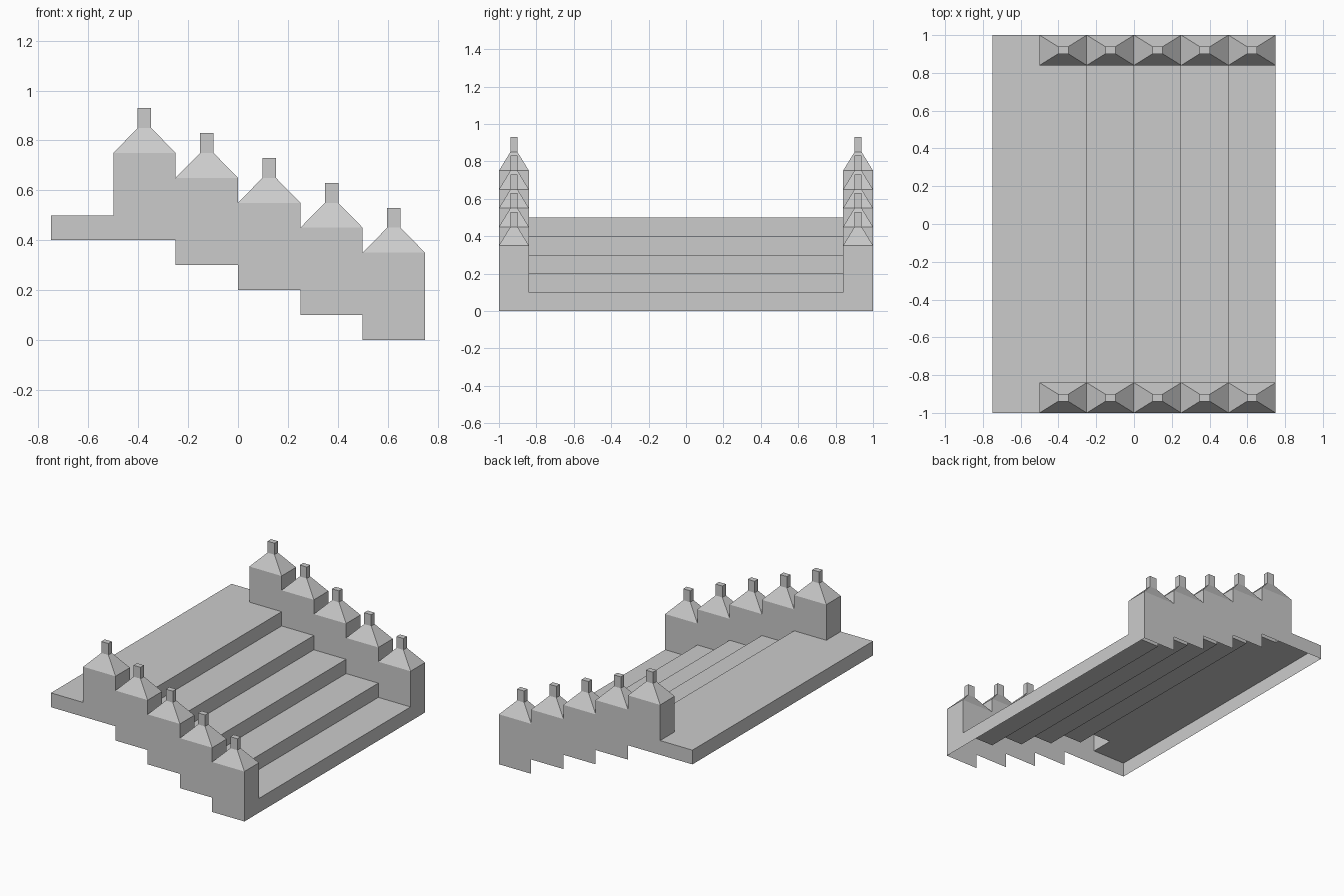
import bpy
import bmesh
from mathutils import Vector

if "Cube" in bpy.data.objects:
    bpy.data.objects.remove(bpy.data.objects["Cube"], do_unlink=True)

STEPS = 5
RUN, RISE = 0.25, 0.1
FRONT_X, BACK_X = 0.75, -0.75
OUTER, INNER = 1.0, 0.84       # outer and inner faces of the side walls
PILLAR = 0.35                  # pillar height above the underside of its step
WALL_END = FRONT_X - STEPS * RUN

stone = bpy.data.materials.new("light_grey_stone")
stone.use_nodes = True
stone.diffuse_color = (0.6, 0.6, 0.6, 1)
stone.node_tree.nodes["Principled BSDF"].inputs["Base Color"].default_value = (0.6, 0.6, 0.6, 1)


def add_face(bm, points, outward):
    """Add a face whose normal points to the outward side."""
    face = bm.faces.new([bm.verts.new(p) for p in points])
    face.normal_update()
    if face.normal.dot(Vector(outward)) < 0:
        face.normal_flip()


def panel_x(bm, x, y0, y1, z0, z1, side):
    add_face(bm, [(x, y0, z0), (x, y1, z0), (x, y1, z1), (x, y0, z1)], (side, 0, 0))


def panel_y(bm, y, x0, x1, z0, z1, side):
    add_face(bm, [(x0, y, z0), (x1, y, z0), (x1, y, z1), (x0, y, z1)], (0, side, 0))


def panel_z(bm, z, x0, x1, y0, y1):
    add_face(bm, [(x0, y0, z), (x1, y0, z), (x1, y1, z), (x0, y1, z)], (0, 0, 1))


def finish(bm, name):
    bmesh.ops.remove_doubles(bm, verts=bm.verts, dist=0.0001)
    mesh = bpy.data.meshes.new(name)
    bm.to_mesh(mesh)
    bm.free()
    mesh.materials.append(stone)
    bpy.context.collection.objects.link(bpy.data.objects.new(name, mesh))


def step_span(i):
    """Back x, front x and underside z of a step, counted from the front."""
    x1 = FRONT_X - i * RUN
    return x1 - RUN, x1, i * RISE


# Treads and risers, open underneath
bm = bmesh.new()
for i in range(STEPS):
    x0, x1, z = step_span(i)
    panel_x(bm, x1, -INNER, INNER, z, z + RISE, 1)
    panel_z(bm, z + RISE, x0, x1, -INNER, INNER)
finish(bm, "stairs")

# Landing at the top of the stairs
bm = bmesh.new()
low = (STEPS - 1) * RISE
high = STEPS * RISE
panel_z(bm, high, BACK_X, WALL_END, -OUTER, OUTER)
panel_x(bm, BACK_X, -OUTER, OUTER, low, high, -1)
for s in (-1, 1):
    panel_y(bm, s * OUTER, BACK_X, WALL_END, low, high, s)
finish(bm, "landing")

for s, label in ((1, "back"), (-1, "front")):
    y_in, y_out = s * INNER, s * OUTER

    # Hollow stepped side wall
    bm = bmesh.new()
    for i in range(STEPS):
        x0, x1, z = step_span(i)
        top = z + PILLAR
        panel_y(bm, y_out, x0, x1, z, top, s)
        panel_y(bm, y_in, x0, x1, z + RISE, top, -s)
        panel_x(bm, x1, y_in, y_out, top - RISE if i else 0, top, 1)
    panel_x(bm, WALL_END, y_in, y_out, high, top, -1)
    finish(bm, label + "_wall")

    # Pyramid cap with a square finial on each pillar
    for i in range(STEPS):
        x0, x1, z = step_span(i)
        cx, cy = (x0 + x1) / 2, (y_in + y_out) / 2
        base = z + PILLAR
        bm = bmesh.new()
        rings = []
        for hx, hy, h in ((RUN / 2, 0.08, 0), (0.027, 0.019, 0.1), (0.027, 0.019, 0.18)):
            rings.append([(cx + a * hx, cy + b * hy, base + h)
                          for a, b in ((-1, -1), (1, -1), (1, 1), (-1, 1))])
        for lower, upper in zip(rings, rings[1:]):
            for k, out in enumerate(((0, -1, 0), (1, 0, 0), (0, 1, 0), (-1, 0, 0))):
                n = (k + 1) % 4
                add_face(bm, [lower[k], lower[n], upper[n], upper[k]], out)
        add_face(bm, rings[-1], (0, 0, 1))
        finish(bm, f"{label}_pillar_cap_{i + 1}")
